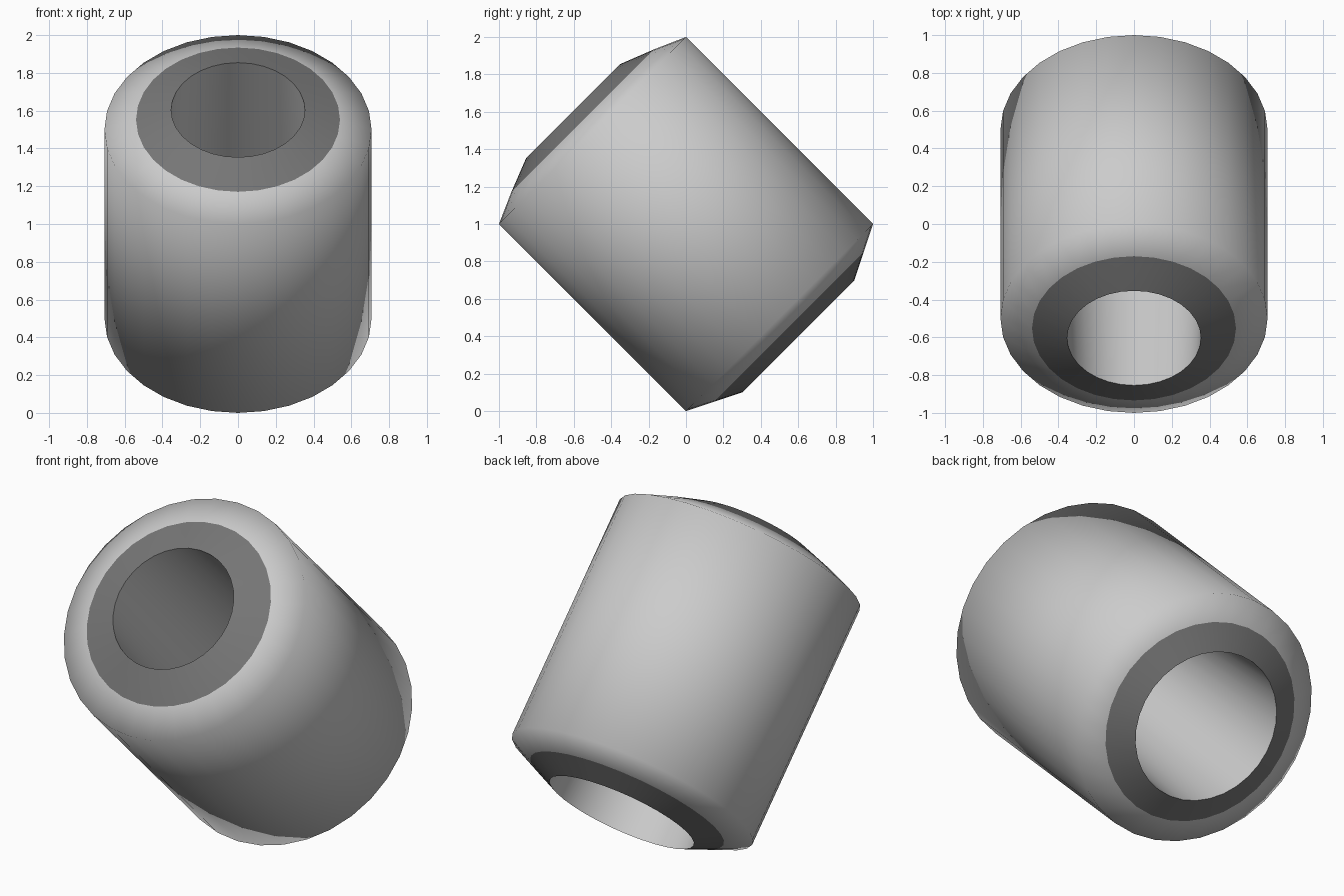
import bpy
import bmesh
import math
from mathutils import Matrix

cube = bpy.data.objects.get("Cube")
if cube:
    bpy.data.objects.remove(cube, do_unlink=True)

SIDES = 32
R = math.sqrt(0.5)      # outer radius, also half the wall length


def material(name, value):
    mat = bpy.data.materials.new(name)
    mat.use_nodes = True
    colour = (value, value, value, 1.0)
    mat.diffuse_color = colour
    mat.node_tree.nodes["Principled BSDF"].inputs["Base Color"].default_value = colour
    return mat


# Closed section: (radius, height, material of the band up to the next point, crisp edge)
BODY, RING = 0, 1
section = [
    (R, -R, BODY, False),          # outer wall
    (R, R, BODY, False),           # upper shoulder
    (0.54, 0.781, RING, False),    # upper dark ring
    (0.354, 0.854, BODY, True),    # bore
    (0.424, -0.849, RING, True),   # lower dark ring
    (0.568, -0.777, BODY, False),  # lower shoulder
]

# Lathe the section around the axis
bm = bmesh.new()
loops = []
for radius, height, _, _ in section:
    angles = [2 * math.pi * i / SIDES for i in range(SIDES)]
    loops.append([bm.verts.new((radius * math.cos(a), radius * math.sin(a), height))
                  for a in angles])

for k, (_, _, slot, crisp) in enumerate(section):
    low, high = loops[k], loops[(k + 1) % len(loops)]
    for i in range(SIDES):
        j = (i + 1) % SIDES
        face = bm.faces.new((low[i], low[j], high[j], high[i]))
        face.material_index = slot
        face.smooth = True
    if crisp:
        for i in range(SIDES):
            bm.edges.get((low[i], low[(i + 1) % SIDES])).smooth = False

bmesh.ops.recalc_face_normals(bm, faces=bm.faces)

# Lean the axis forward by 45 degrees and lift it to the ground
bm.transform(Matrix.Translation((0, 0, 1)) @ Matrix.Rotation(math.radians(45), 4, "X"))

mesh = bpy.data.meshes.new("hollow_bead")
bm.to_mesh(mesh)
bm.free()
mesh.materials.append(material("light grey", 0.6))
mesh.materials.append(material("dark grey", 0.18))
bead = bpy.data.objects.new("hollow_bead", mesh)
bpy.context.collection.objects.link(bead)
